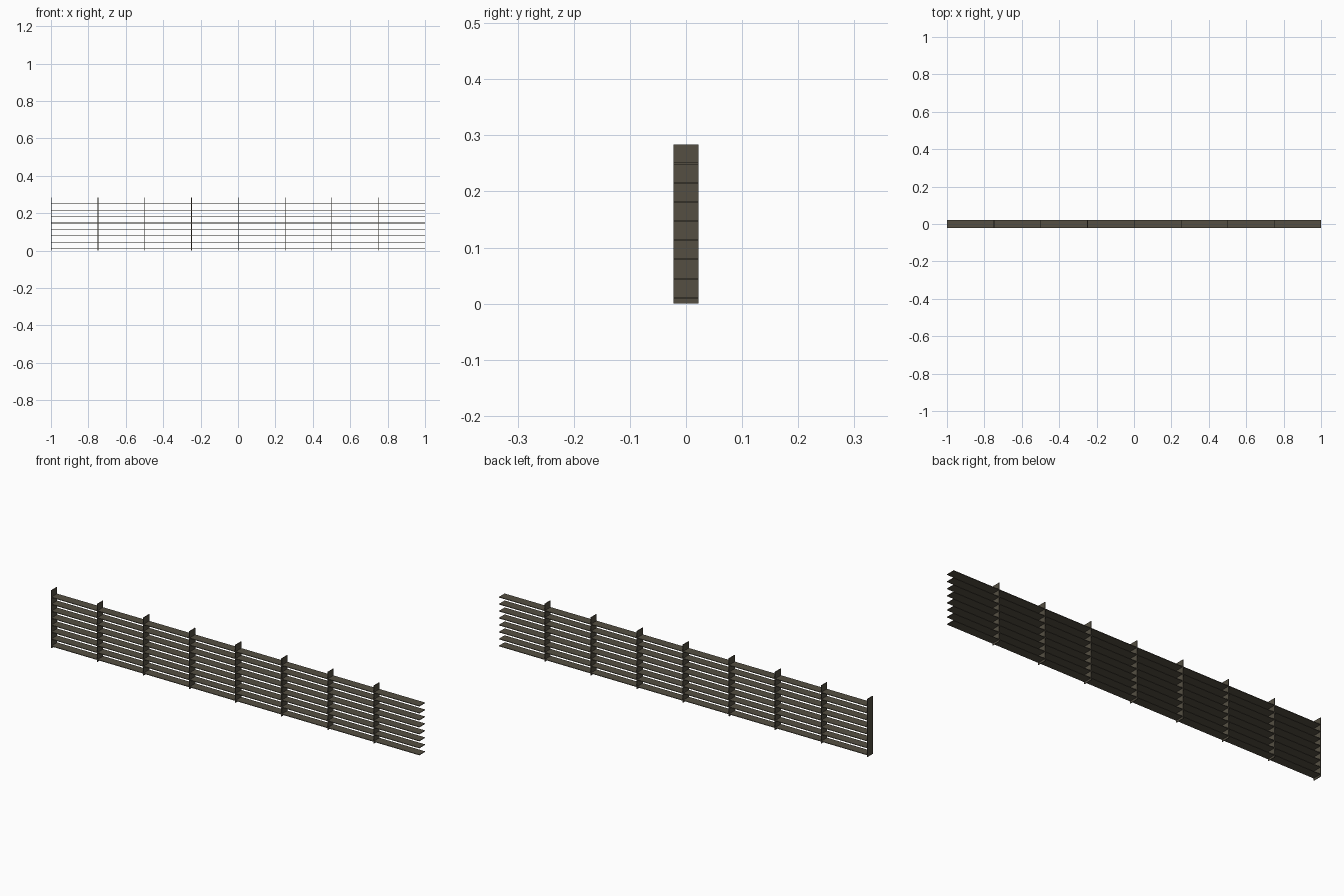
import bpy

if "Cube" in bpy.data.objects:
    bpy.data.objects.remove(bpy.data.objects["Cube"])

W, D, H, T = 2.0, 0.044, 0.284, 0.003

mat = bpy.data.materials.new("dark_bronze")
mat.diffuse_color = (0.09, 0.078, 0.055, 1)
mat.use_nodes = True
mat.node_tree.nodes["Principled BSDF"].inputs["Base Color"].default_value = mat.diffuse_color


def box(name, size, loc):
    bpy.ops.mesh.primitive_cube_add(size=1, location=loc)
    ob = bpy.context.object
    ob.name = name
    ob.scale = size
    bpy.ops.object.transform_apply(location=False, rotation=False, scale=True)
    ob.data.materials.append(mat)
    return ob


# Horizontal slats running the full length
for i in range(8):
    box(f"slat_{i + 1}", (W, D, T), (0, 0, 0.0105 + i * 0.0342))

# Upright plates every quarter unit; the right end stays open
for i in range(8):
    box(f"upright_{i + 1}", (T, D, H), (-1 + T / 2 + i * 0.25, 0, H / 2))
